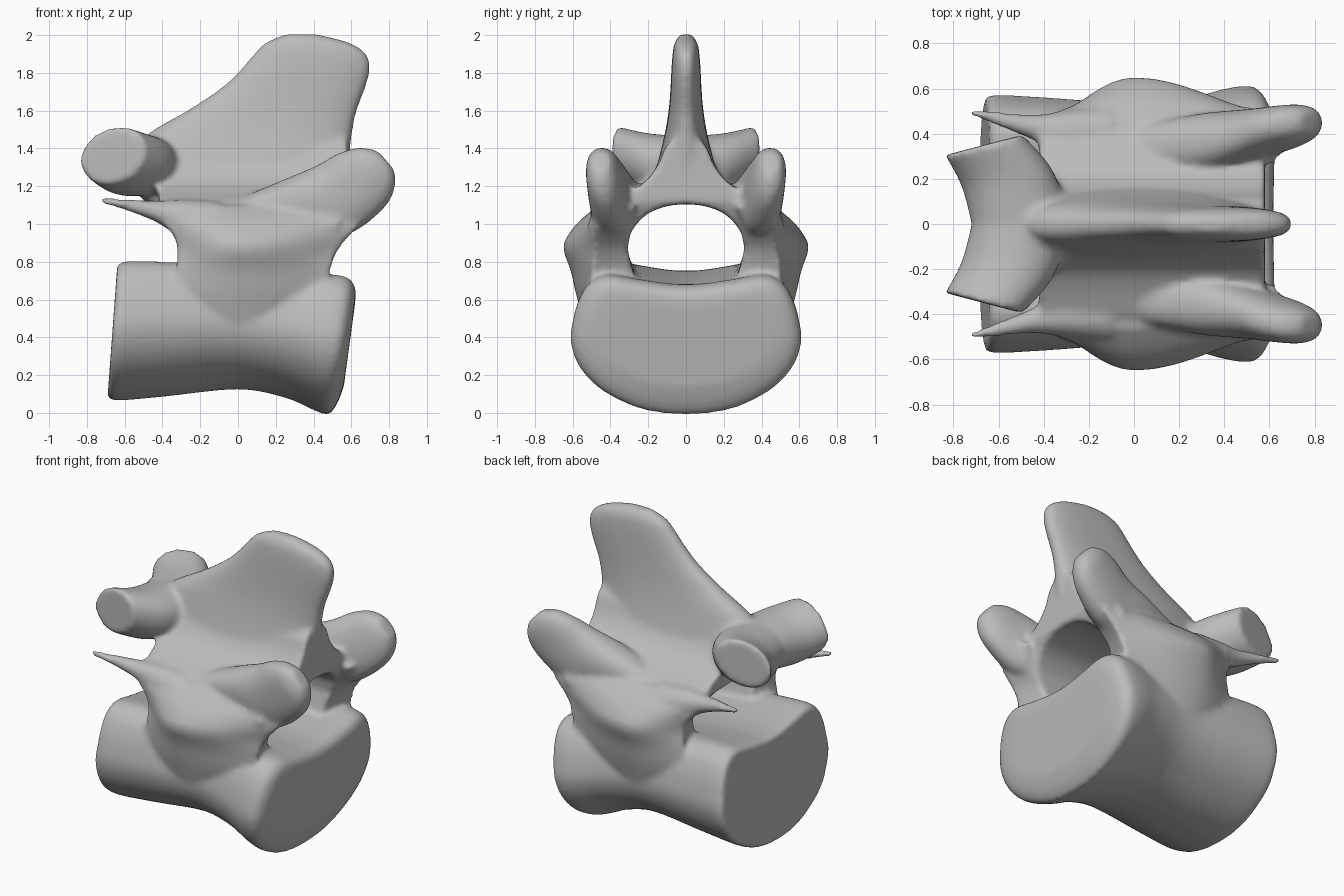
import bpy
import bmesh
from math import cos, sin, pi
from mathutils import Vector

default_cube = bpy.data.objects.get("Cube")
if default_cube:
    bpy.data.objects.remove(default_cube, do_unlink=True)

SEGMENTS = 32
bm = bmesh.new()


def oval(center, u, v, power=2.0):
    """Closed superellipse ring around center with half axes u and v."""
    center, u, v = Vector(center), Vector(u), Vector(v)
    ring = []
    for i in range(SEGMENTS):
        a = 2 * pi * i / SEGMENTS
        c, s = cos(a), sin(a)
        cu = abs(c) ** (2 / power) * (1 if c >= 0 else -1)
        sv = abs(s) ** (2 / power) * (1 if s >= 0 else -1)
        ring.append(center + u * cu + v * sv)
    return ring


def bulged_wall(z, x_back, x_front, y_in, y_edge, y_out):
    """Horizontal ring: straight inner side, outer side swelling at x = 0."""
    outer = []
    for i in range(SEGMENTS + 1):
        x = x_back + (x_front - x_back) * i / SEGMENTS
        reach = x / (x_front if x > 0 else x_back)
        swell = cos(reach * pi / 2) ** 1.2 if reach < 1 else 0
        outer.append((x, y_edge + (y_out - y_edge) * swell, z))
    inner_front, inner_back = x_front - .07, x_back + .05
    return outer + [(inner_front, y_in, z), (inner_back, y_in, z)]


def loft(rings, side=1):
    """Skin a row of rings and cap both ends; side -1 mirrors across y."""
    loops = [[bm.verts.new((p[0], p[1] * side, p[2])) for p in ring]
             for ring in rings]
    for low, high in zip(loops, loops[1:]):
        for i in range(len(low)):
            j = (i + 1) % len(low)
            bm.faces.new((low[i], low[j], high[j], high[i]))
    bm.faces.new(loops[0])
    bm.faces.new(loops[-1])


def catmull(rows, steps=4):
    """Smoothly interpolate rows of numbers."""
    rows = [Vector(r) for r in rows]
    result = []
    for i in range(len(rows) - 1):
        p0, p1 = rows[max(i - 1, 0)], rows[i]
        p2, p3 = rows[i + 1], rows[min(i + 2, len(rows) - 1)]
        for k in range(steps):
            t = k / steps
            result.append(0.5 * (2 * p1 + (p2 - p0) * t
                                 + (2 * p0 - 5 * p1 + 4 * p2 - p3) * t * t
                                 + (3 * p1 - p0 - 3 * p2 + p3) * t ** 3))
    return result + [rows[-1]]


def mirrored_section(half):
    """Smooth a half outline that starts and ends on the middle plane, and mirror it."""
    half = catmull(half)
    return half + [(-y, z) for y, z in reversed(half[1:-1])]


# Vertebral body: waisted drum with slanted, slightly domed ends
body_section = mirrored_section([
    (0, 0), (.28, .02), (.52, .08), (.77, .2), (.93, .35), (1, .52), (.98, .68),
    (.93, .82), (.84, .94), (.68, 1), (.4, .965), (.15, .935), (0, .93)])
body_rows = [  # x at bottom, x at top, z bottom, z top, half width
    (-.69, -.64, .09, .77, .54),
    (-.65, -.61, .065, .8, .57),
    (-.4, -.4, .085, .8, .56),
    (0, 0, .125, .77, .535),
    (.25, .25, .08, .75, .56),
    (.4, .42, .015, .735, .6),
    (.47, .53, -.01, .73, .61),
    (.5, .59, .01, .71, .595),
    (.53, .622, .06, .66, .54),
    (.56, .62, .14, .58, .44)]
loft([[(xb + (xt - xb) * t, y * w, zb + (zt - zb) * t) for y, t in body_section]
      for xb, xt, zb, zt, w in catmull(body_rows)])

# Roof of the canal: flanks rising steadily from a side crest into the spine
roof_section = mirrored_section([
    (0, 1.5), (.1, 1.42), (.145, 1.32), (.21, 1.23), (.3, 1.17), (.4, 1.12),
    (.48, 1.06), (.52, .98), (.44, .9), (.32, .87), (.29, .96), (.21, 1.05),
    (.1, 1.095), (0, 1.105)])


def roof_ring(x, low_shift, side_shift):
    """Section near x whose low and outer parts are drawn in along x."""
    return [(x + max(0, 1.12 - z) * low_shift + abs(y) * side_shift, y, z)
            for y, z in roof_section]


loft([roof_ring(-.46, .8, .12), roof_ring(-.3, .6, .1), roof_ring(0, .1, 0),
      roof_ring(.35, -.2, 0), roof_ring(.58, -.4, 0)])

# Tall spinous blade
blade_rows = [  # z, x back, x front, half thickness
    (1.12, -.5, .56, .21),
    (1.22, -.54, .575, .18),
    (1.35, -.54, .59, .143),
    (1.48, -.47, .605, .112),
    (1.6, -.27, .63, .092),
    (1.72, -.09, .675, .082),
    (1.82, .015, .7, .077),
    (1.9, .085, .68, .071),
    (1.96, .145, .59, .06),
    (2.005, .25, .42, .028)]
loft([oval(((xb + xf) / 2, 0, z), ((xf - xb) / 2, 0, 0), (0, h, 0), 2.6)
      for z, xb, xf, h in catmull(blade_rows)])

# Rear joint bar: left and right facets joined across the middle
facet_rows = [  # y, centre x, centre z, half x, half z
    (0, -.5, 1.31, .22, .155),
    (.2, -.56, 1.315, .205, .165),
    (.35, -.665, 1.365, .172, .148)]
half_bar = [oval((cx, y, cz), (rx, y * .75 * rx, y * .08), (0, 0, rz), 2.1)
            for y, cx, cz, rx, rz in catmull(facet_rows)]

pedicle_rows = [  # z, x back, x front, y inner, y at ends, y outer
    (.35, -.32, .4, .2, .42, .5),
    (.6, -.34, .46, .24, .49, .575),
    (.75, -.33, .49, .28, .5, .61),
    (.87, -.325, .54, .31, .485, .65),
    (.94, -.35, .6, .315, .485, .625),
    (1.02, -.41, .66, .29, .475, .56),
    (1.1, -.46, .7, .26, .44, .46)]

front_joint_rows = [  # centre x, y, z, half height, lean, half thickness
    (.05, .34, 1.08, .07, .2, .1),
    (.3, .36, 1.11, .14, .22, .13),
    (.5, .39, 1.13, .2, .33, .118),
    (.65, .425, 1.225, .19, .6, .1),
    (.735, .445, 1.295, .145, .65, .083),
    (.785, .45, 1.335, .07, .65, .05)]

spike_rows = [  # centre x, y, z, half width, half height
    (-.1, .41, .99, .12, .13),
    (-.3, .41, 1.03, .095, .1),
    (-.43, .425, 1.065, .06, .058),
    (-.58, .46, 1.1, .035, .033),
    (-.73, .497, 1.125, .015, .015)]

for side in (1, -1):
    loft(half_bar, side)

    # Pedicle wall beside the canal
    loft([bulged_wall(*row) for row in catmull(pedicle_rows)], side)

    # Front joint process, rising forwards
    loft([oval((x, y, z), (-lean * h, 0, h * (1 - lean * lean) ** .5), (0, t, 0), 2.3)
          for x, y, z, h, lean, t in catmull(front_joint_rows)], side)

    # Thin backward spike
    loft([oval((x, y, z), (0, w, 0), (0, 0, h))
          for x, y, z, w, h in catmull(spike_rows)], side)

bmesh.ops.recalc_face_normals(bm, faces=bm.faces)
mesh = bpy.data.meshes.new("vertebra")
bm.to_mesh(mesh)
bm.free()
vertebra = bpy.data.objects.new("vertebra", mesh)
bpy.context.collection.objects.link(vertebra)

# Fuse the parts into one bone and soften the joins
fuse = vertebra.modifiers.new("fuse", "REMESH")
fuse.mode = "VOXEL"
fuse.voxel_size = 0.016
fuse.use_smooth_shade = True
soften = vertebra.modifiers.new("soften", "SMOOTH")
soften.factor = 0.5
soften.iterations = 10

# Bone colour
bone = bpy.data.materials.new("bone_grey")
bone.use_nodes = True
grey = (0.5, 0.5, 0.5, 1)
bone.diffuse_color = grey
bone.node_tree.nodes["Principled BSDF"].inputs["Base Color"].default_value = grey
mesh.materials.append(bone)
